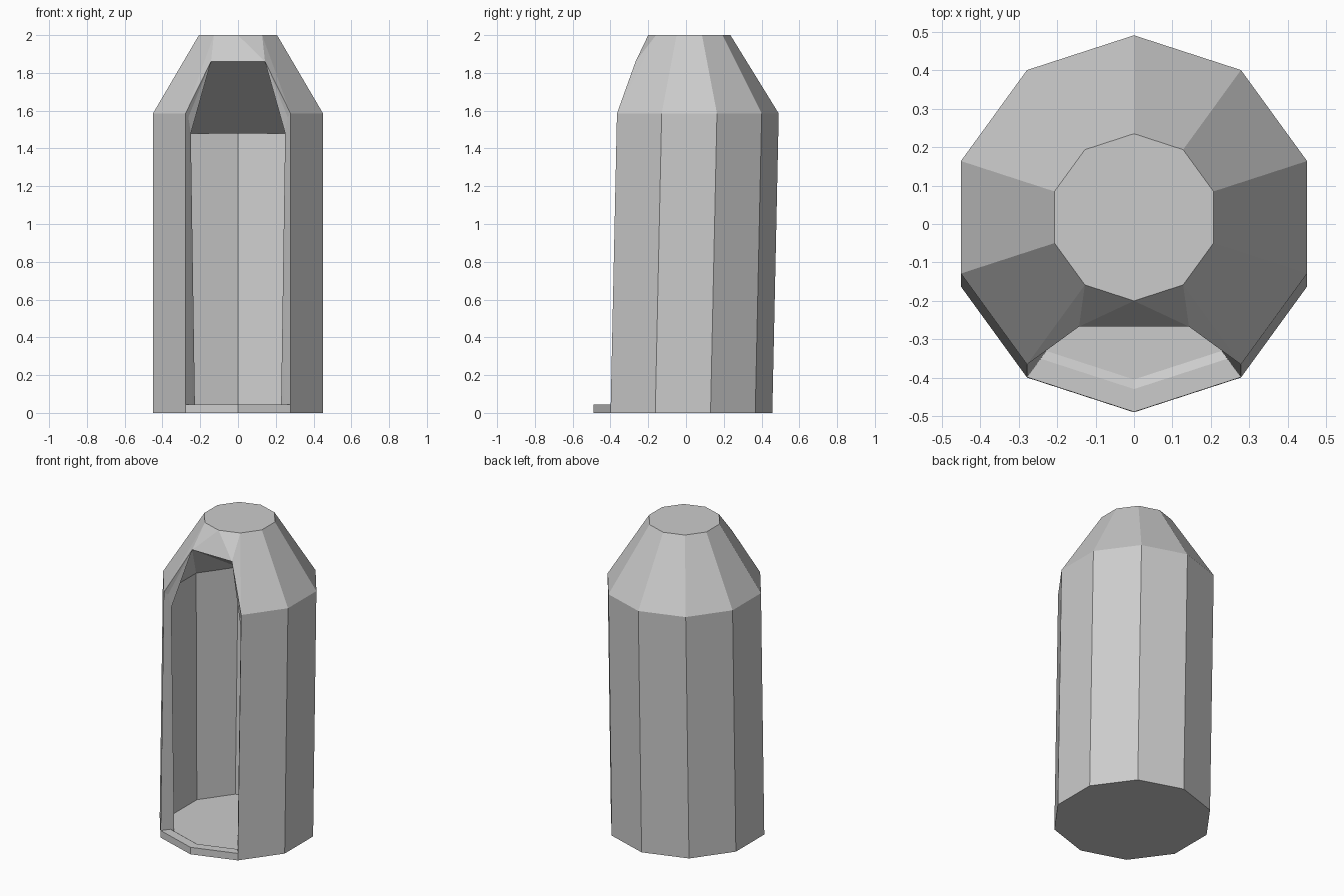
import bpy, bmesh, math

if "Cube" in bpy.data.objects:
    bpy.data.objects.remove(bpy.data.objects["Cube"])

SIDES = 10
bm = bmesh.new()

def ring(radius, cy, z):
    # decagon with vertex 0 pointing to the front
    pts = []
    for k in range(SIDES):
        a = math.radians(-90 + 36 * k)
        pts.append(bm.verts.new((radius * math.cos(a), cy + radius * math.sin(a), z)))
    return pts

def face(*verts):
    bm.faces.new(verts)

def bridge(low, high, first, last):
    for k in range(first, last):
        j = (k + 1) % SIDES
        face(low[k], low[j], high[j], high[k])

# Slightly leaning outer shell, inner cavity and sill rings
base = ring(0.4735, -0.0165, 0)
sill = ring(0.4735, -0.0155, 0.045)
rim = ring(0.413, -0.0165, 0.045)
floor = ring(0.388, -0.0165, 0.03)
shoulder = ring(0.4735, 0.0175, 1.585)
jamb = ring(0.447, 0.0165, 1.565)
ceiling = ring(0.425, 0.015, 1.48)
top = ring(0.2175, 0.0175, 2.0)
lintel = {1: bm.verts.new((0.143, -0.267, 1.86)),
          9: bm.verts.new((-0.143, -0.267, 1.86))}

# Outer walls, cone, cap and bottom
bridge(base, shoulder, 1, 9)
bridge(shoulder, top, 1, 9)
face(*top)
face(*reversed(base))

# Front sill, its rim and the cavity floor
for k in (9, 0):
    j = (k + 1) % SIDES
    face(base[k], base[j], sill[j], sill[k])
    face(sill[k], sill[j], rim[j], rim[k])
    face(rim[k], rim[j], floor[j], floor[k])
face(*floor)

# Cavity walls
bridge(list(ceiling), floor, 1, 9)

# Both sides of the opening: jambs, cone edges and sloping ceiling
for s, step in ((1, 1), (9, -1)):
    tip = lintel[s]
    def side(*verts):
        face(*(verts if step > 0 else reversed(verts)))
    side(sill[s], shoulder[s], jamb[s], rim[s])
    side(rim[s], jamb[s], ceiling[s], floor[s])
    side(shoulder[s], tip, jamb[s])
    side(jamb[s], tip, ceiling[s])
    side(shoulder[s], top[s], tip)
    side(tip, top[s], top[0])
    for i in range(3):
        side(tip, ceiling[s + step * (i + 1)], ceiling[s + step * i])

# Lintel and rear part of the ceiling
face(lintel[9], lintel[1], top[0])
face(lintel[1], lintel[9], ceiling[6], ceiling[4])
face(ceiling[4], ceiling[6], ceiling[5])

# Drop unused vertices and make the normals consistent
bmesh.ops.delete(bm, geom=[v for v in bm.verts if not v.link_faces], context='VERTS')
bmesh.ops.recalc_face_normals(bm, faces=bm.faces)
mesh = bpy.data.meshes.new("hollow_booth")
bm.to_mesh(mesh)
bm.free()
bpy.context.collection.objects.link(bpy.data.objects.new("hollow_booth", mesh))
